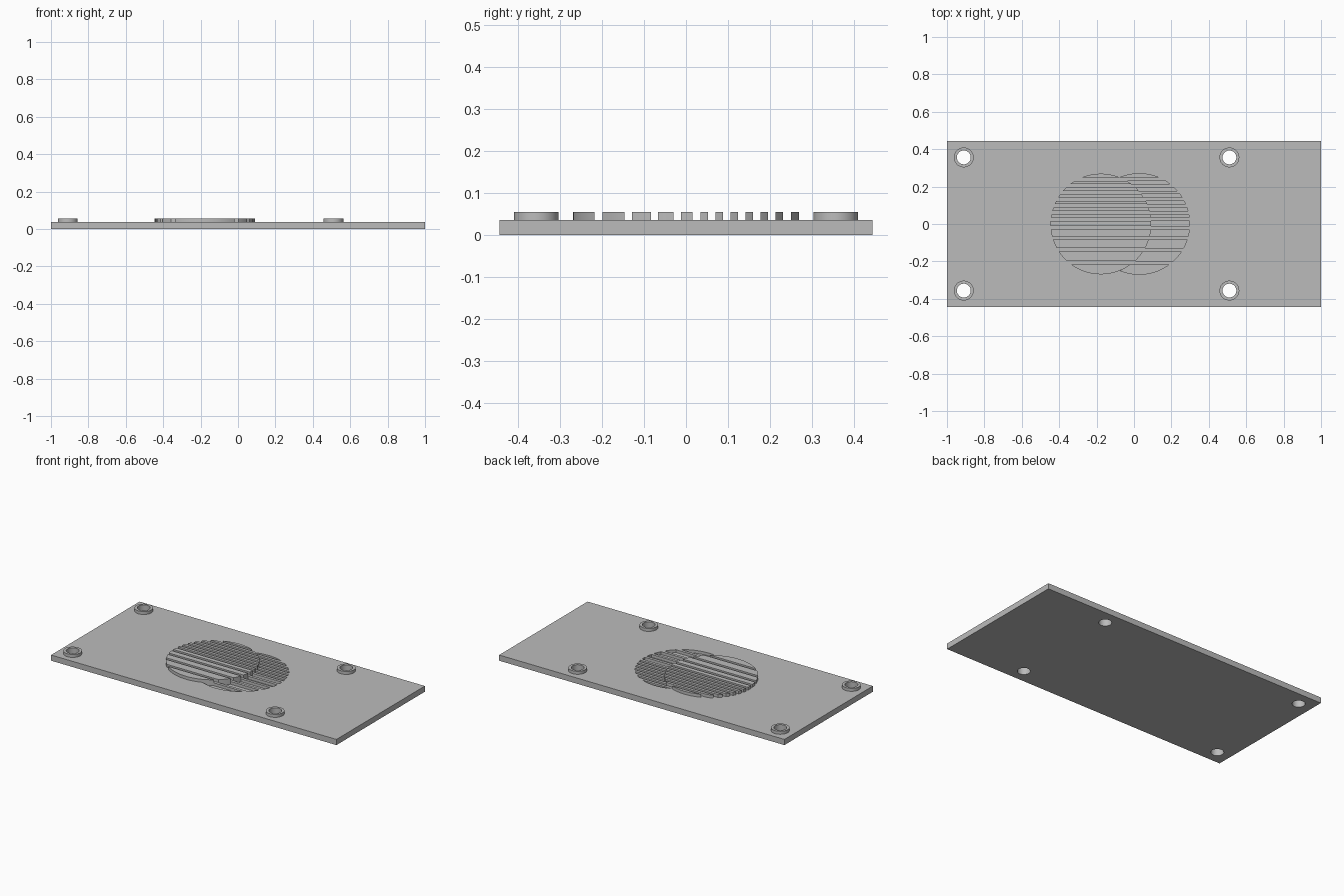
import bpy, bmesh, math

cube = bpy.data.objects.get("Cube")
if cube:
    bpy.data.objects.remove(cube, do_unlink=True)

HALF_Y, PLATE_TOP, RAISED_TOP, ENGRAVED = 0.443, 0.036, 0.055, 0.018
R, DISC_X, CRESCENT_X = 0.269, -0.177, 0.028
BOSS_R, HOLE_R = 0.053, 0.037
BOSSES = [(x, y) for x in (-0.91, 0.51) for y in (-0.356, 0.356)]

grey = bpy.data.materials.new("plain grey")
grey.use_nodes = True
grey.diffuse_color = (0.5, 0.5, 0.5, 1)
grey.node_tree.nodes["Principled BSDF"].inputs["Base Color"].default_value = grey.diffuse_color


def prisms(name, outlines, z0, z1):
    """Extrude closed outlines from z0 up to z1 as one object."""
    bm = bmesh.new()
    for pts in outlines:
        face = bm.faces.new([bm.verts.new((x, y, z0)) for x, y in pts])
        top = bmesh.ops.extrude_face_region(bm, geom=[face])["geom"]
        verts = [g for g in top if isinstance(g, bmesh.types.BMVert)]
        bmesh.ops.translate(bm, verts=verts, vec=(0, 0, z1 - z0))
    bmesh.ops.recalc_face_normals(bm, faces=bm.faces)
    mesh = bpy.data.meshes.new(name)
    bm.to_mesh(mesh)
    bm.free()
    mesh.materials.append(grey)
    ob = bpy.data.objects.new(name, mesh)
    bpy.context.collection.objects.link(ob)
    return ob


def cut(ob, cutter):
    mod = ob.modifiers.new("cut", "BOOLEAN")
    mod.operation, mod.solver, mod.object = "DIFFERENCE", "EXACT", cutter
    bpy.context.view_layer.objects.active = ob
    bpy.ops.object.modifier_apply(modifier="cut")
    bpy.data.objects.remove(cutter, do_unlink=True)


def smooth(ob):
    bpy.ops.object.select_all(action="DESELECT")
    ob.select_set(True)
    bpy.context.view_layer.objects.active = ob
    bpy.ops.object.shade_smooth_by_angle(angle=math.radians(30))


def circle(cx, cy, r, n=48):
    return [(cx + r * math.cos(math.tau * i / n), cy + r * math.sin(math.tau * i / n))
            for i in range(n)]


def half_width(y):
    return math.sqrt(max(R * R - y * y, 0))


def stripe(y0, y1, left, right, n=10):
    """Outline of a horizontal band between two curved edges."""
    a0, a1 = (math.asin(max(-1, min(1, y / R))) for y in (y0, y1))
    ys = [R * math.sin(a0 + (a1 - a0) * i / n) for i in range(n + 1)]
    pts = [(right(y), y) for y in ys] + [(left(y), y) for y in reversed(ys)]
    return [p for i, p in enumerate(pts) if math.dist(p, pts[i - 1]) > 1e-4]


# Bands: wide ones at the front narrowing to an even rhythm at the back
bands = [(-R, -0.217), (-0.199, -0.146), (-0.128, -0.083), (-0.066, -0.030), (-0.012, 0.016)]
bands += [(0.034 + 0.0358 * i, 0.052 + 0.0358 * i) for i in range(6)] + [(0.249, R)]

# Raised striped disc
disc = prisms("raised_striped_disc",
              [stripe(a, b, lambda y: DISC_X - half_width(y), lambda y: DISC_X + half_width(y))
               for a, b in bands], PLATE_TOP, RAISED_TOP)
smooth(disc)

# Base plate with engraved striped crescent and screw holes
plate = prisms("base_plate", [[(-1, -HALF_Y), (1, -HALF_Y), (1, HALF_Y), (-1, HALF_Y)]],
               0, PLATE_TOP)
cut(plate, prisms("crescent_cutter",
                  [stripe(a, b,
                          lambda y: max(DISC_X + half_width(y), CRESCENT_X - half_width(y)),
                          lambda y: CRESCENT_X + half_width(y))
                   for a, b in bands], ENGRAVED, RAISED_TOP))
cut(plate, prisms("hole_cutter", [circle(x, y, HOLE_R) for x, y in BOSSES], -0.05, 0.1))
smooth(plate)

# Ring bosses around the screw holes
for i, (x, y) in enumerate(BOSSES):
    boss = prisms(f"screw_boss_{i + 1}", [circle(x, y, BOSS_R)], PLATE_TOP, RAISED_TOP)
    cut(boss, prisms("boss_cutter", [circle(x, y, HOLE_R)], 0, 0.1))
    smooth(boss)
